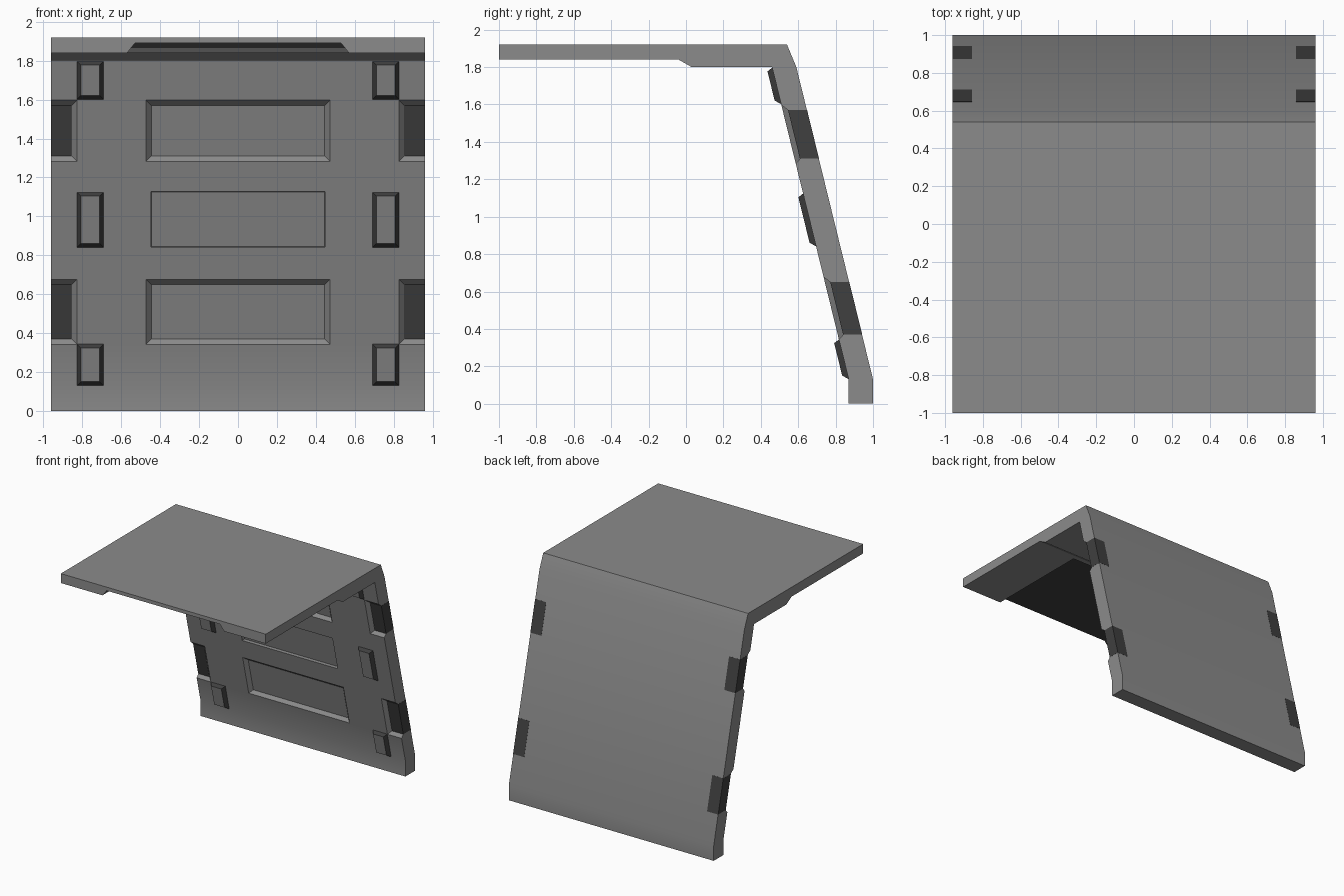
import bpy, bmesh, math

if "Cube" in bpy.data.objects:
    bpy.data.objects.remove(bpy.data.objects["Cube"])

W = 0.96          # half width
THICK = 0.13      # wall thickness along y
DEPTH = 0.03      # recess depth / pad height


def material(name, value):
    mat = bpy.data.materials.new(name)
    mat.diffuse_color = (value, value, value, 1)
    mat.use_nodes = True
    mat.node_tree.nodes["Principled BSDF"].inputs["Base Color"].default_value = mat.diffuse_color
    return mat


grey = material("main_grey", 0.26)
dark = material("dark_trim", 0.05)


def inner_y(z):
    """y of the leaning wall's inner surface at height z."""
    return 0.46 + (1.80 - z) * 0.41 / 1.67


def make_object(name, bm, *mats):
    bmesh.ops.recalc_face_normals(bm, faces=bm.faces[:])
    me = bpy.data.meshes.new(name)
    bm.to_mesh(me)
    bm.free()
    for m in mats:
        me.materials.append(m)
    ob = bpy.data.objects.new(name, me)
    bpy.context.collection.objects.link(ob)
    return ob


def loft(bm, a, b):
    """Closed solid between two matching rings; returns the cap over ring b."""
    va, vb = [bm.verts.new(p) for p in a], [bm.verts.new(p) for p in b]
    n = len(va)
    bm.faces.new(va)
    for i in range(n):
        j = (i + 1) % n
        bm.faces.new((va[i], va[j], vb[j], vb[i]))
    return bm.faces.new(vb)


def wall_ring(x0, x1, z0, z1, off):
    """Rectangle parallel to the leaning wall, shifted off along y."""
    return [(x, inner_y(z) + off, z) for x, z in ((x0, z0), (x1, z0), (x1, z1), (x0, z1))]


def roof_ring(x, y, z):
    return [(-x, -1.1, z), (x, -1.1, z), (x, y, z), (-x, y, z)]


def wall_cut(bm, x0, x1, z0, z1, s):
    """Recess cutter with floor x0..x1, z0..z1 and sides sloping by s."""
    loft(bm, wall_ring(x0 - 2 * s, x1 + 2 * s, z0 - 2 * s, z1 + 2 * s, -DEPTH),
         wall_ring(x0, x1, z0, z1, DEPTH))


# shell: bent roof and wall profile
profile = [(-1, 1.92), (0.54, 1.92), (0.59, 1.80), (1, 0.13), (1, 0), (0.87, 0),
           (0.87, 0.13), (0.46, 1.80), (0.03, 1.80), (-0.04, 1.84), (-1, 1.84)]
bm = bmesh.new()
loft(bm, [(-W, y, z) for y, z in profile], [(W, y, z) for y, z in profile])
shell = make_object("bent_shell", bm, grey, dark)

# recesses: centre panels, edge notches, roof channel
notches = ((1.31, 1.57), (0.37, 0.65))
bm = bmesh.new()
for z0, z1 in notches:
    wall_cut(bm, -0.445, 0.445, z0, z1, 0.027)
    wall_cut(bm, 0.855, 1.1, z0, z1, 0.027)
    wall_cut(bm, -1.1, -0.855, z0, z1, 0.027)
wall_cut(bm, -0.445, 0.445, 0.845, 1.125, 0.002)
loft(bm, roof_ring(0.594, -0.056, 1.81), roof_ring(0.53, -0.12, 1.89))
# split the channel sides so only their upper half is dark
bmesh.ops.bisect_plane(bm, geom=bm.verts[:] + bm.edges[:] + bm.faces[:],
                       plane_co=(0, 0, 1.865), plane_no=(0, 0, 1))
cutter = make_object("recess_cutter", bm, grey, dark)
cutter.hide_render = True

mod = shell.modifiers.new("recesses", 'BOOLEAN')
mod.object = cutter
mod.solver = 'EXACT'
bpy.context.view_layer.objects.active = shell
shell.select_set(True)
bpy.ops.object.modifier_apply(modifier=mod.name)
bpy.data.objects.remove(cutter)
bpy.ops.object.shade_smooth_by_angle(angle=math.radians(20))

# dark lining of the roof channel
for f in shell.data.polygons:
    c = f.center
    if c.y < 0 and 1.865 < c.z < 1.9 and f.normal.z < -0.3:
        f.material_index = 1

for side, s in (("right", 1), ("left", -1)):
    # dark edge blocks set in the notches
    for i, (z0, z1) in enumerate(notches):
        bm = bmesh.new()
        loft(bm, wall_ring(s * 0.857, s * (W + 0.001), z0, z1, DEPTH - 0.001),
             wall_ring(s * 0.857, s * (W + 0.001), z0, z1, THICK + 0.001))
        make_object(f"edge_block_{side}_{i}", bm, dark)

    # raised pads: dark bevels, grey face
    for i, (z0, z1) in enumerate(((1.60, 1.798), (0.84, 1.125), (0.13, 0.345))):
        bm = bmesh.new()
        cap = loft(bm, wall_ring(s * 0.69, s * 0.828, z0, z1, 0.002),
                   wall_ring(s * 0.711, s * 0.807, z0 + 0.021, z1 - 0.021, -DEPTH))
        cap.material_index = 1
        make_object(f"pad_{side}_{i}", bm, dark, grey)
